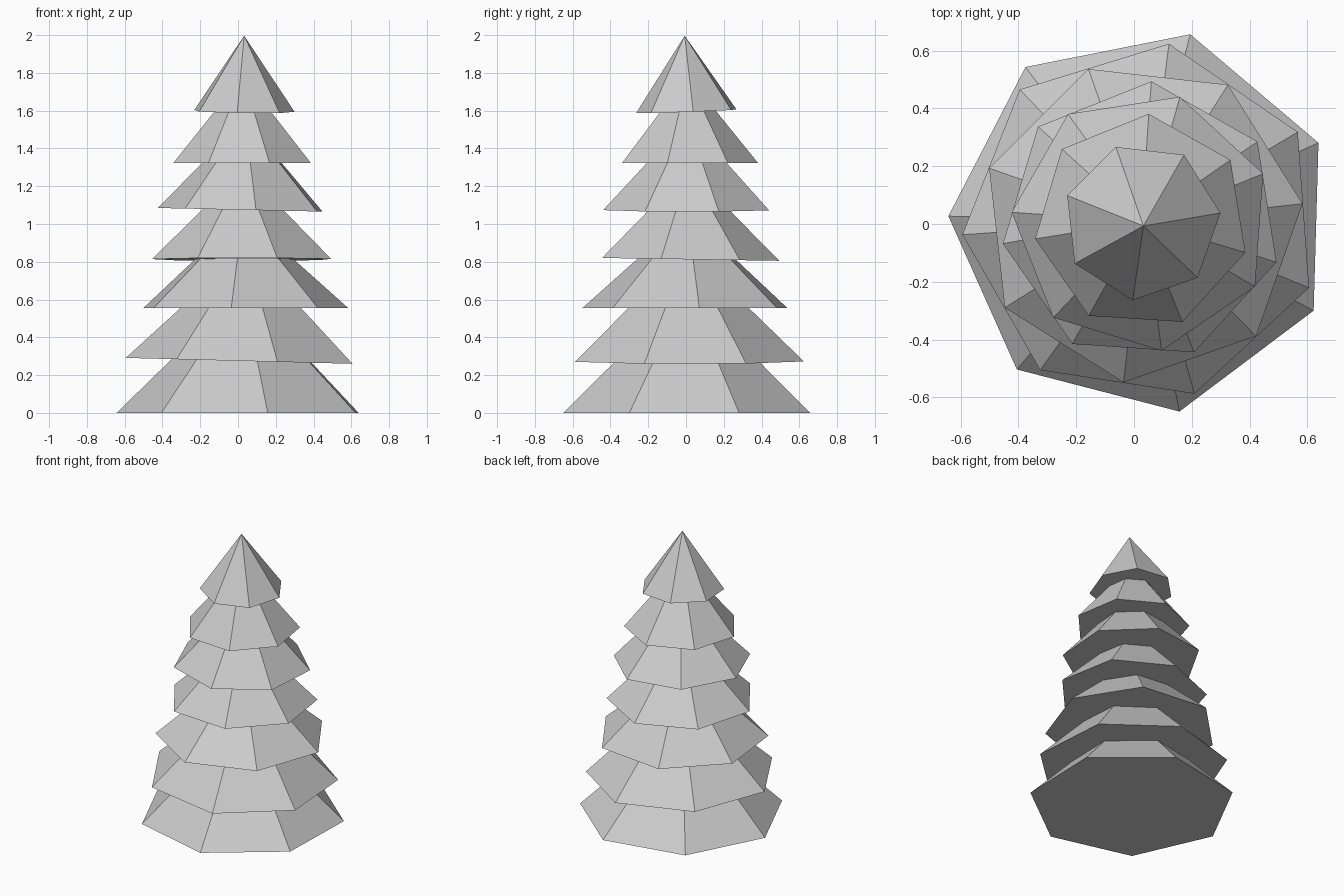
import bpy, bmesh
from math import radians
from mathutils import Matrix, Vector

if "Cube" in bpy.data.objects:
    bpy.data.objects.remove(bpy.data.objects["Cube"])

SIDES = 7
CENTRE = (0.027, 0.008)
HEIGHT = 0.4

# per tier: base z, base radius, top radius, corner angle, tilt slope in x and y
TIERS = [
    (0.000, 0.670, 0.260, 75.5, 0.0, 0.0),
    (0.275, 0.623, 0.205, 81.3, -0.026, 0.0),
    (0.555, 0.560, 0.110, 6.4, 0.0, 0.0),
    (0.813, 0.487, 0.080, 86.1, 0.0, -0.016),
    (1.075, 0.452, 0.075, 73.0, -0.022, 0.0),
    (1.323, 0.374, 0.050, 86.3, 0.0, 0.0),
    (1.597, 0.274, 0.000, 6.3, -0.014, 0.037),
]


def branch_tier(name, z, r_base, r_top, angle, sx, sy):
    bm = bmesh.new()
    bmesh.ops.create_cone(bm, cap_ends=True, segments=SIDES,
                          radius1=r_base, radius2=r_top, depth=HEIGHT)
    bmesh.ops.remove_doubles(bm, verts=bm.verts, dist=1e-5)
    # put the base on z = 0 and turn the first corner to the +x axis
    bmesh.ops.translate(bm, verts=bm.verts, vec=(0, 0, HEIGHT / 2))
    bm.verts.ensure_lookup_table()
    c = max(bm.verts, key=lambda v: v.co.xy.length).co
    turn = Vector((1, 0)).angle_signed(c.xy)  # clockwise positive
    spin = Matrix.Rotation(radians(angle) + turn, 4, 'Z')
    tilt = Vector((0, 0, 1)).rotation_difference(Vector((-sx, -sy, 1))).to_matrix().to_4x4()
    bm.transform(Matrix.Translation((*CENTRE, z)) @ tilt @ spin)
    bmesh.ops.recalc_face_normals(bm, faces=bm.faces)
    mesh = bpy.data.meshes.new(name)
    bm.to_mesh(mesh)
    bm.free()
    bpy.context.collection.objects.link(bpy.data.objects.new(name, mesh))


# stacked tiers of the conifer
for i, tier in enumerate(TIERS, 1):
    branch_tier(f"branch_tier_{i}", *tier)
